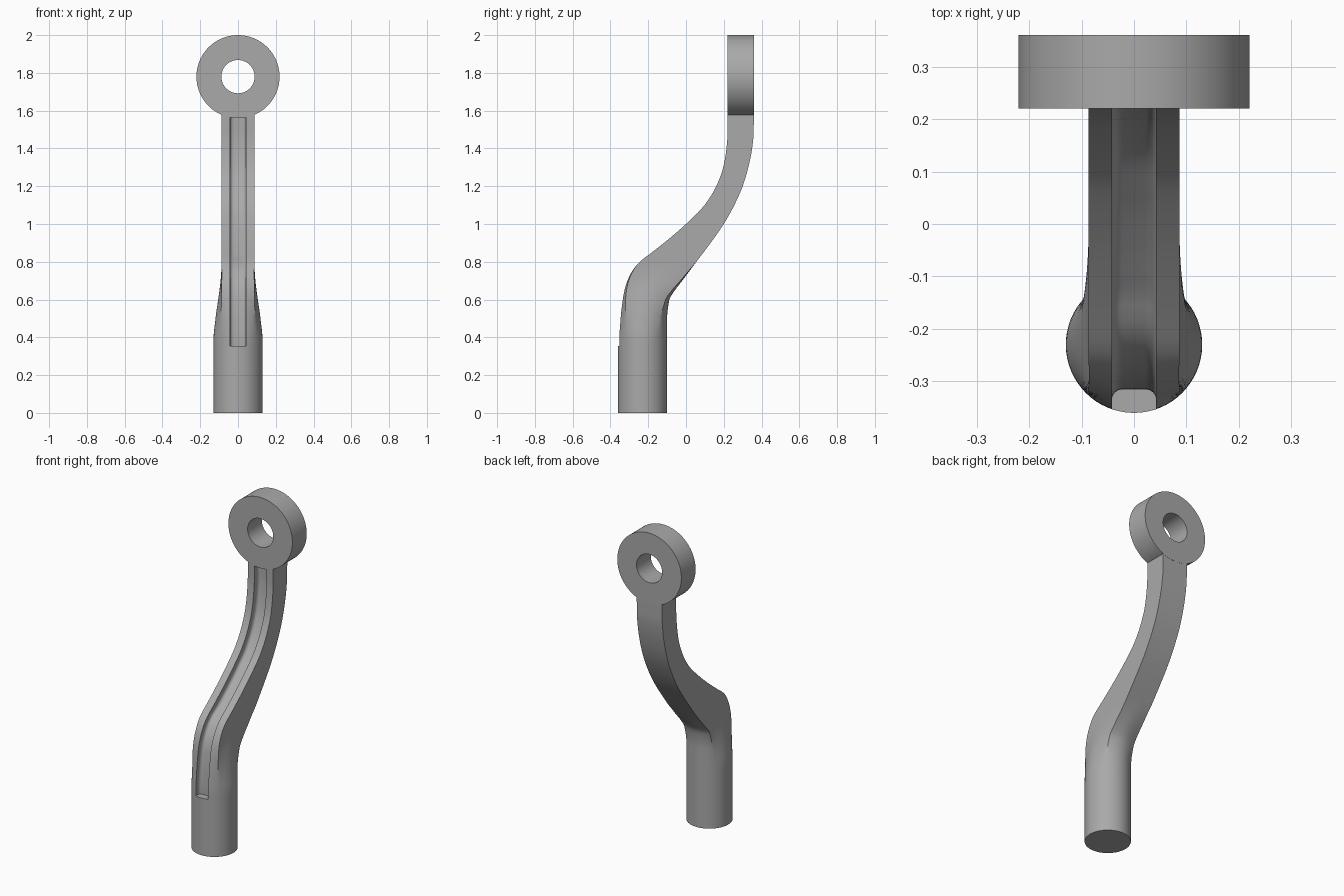
import bpy, bmesh, math

if "Cube" in bpy.data.objects:
    bpy.data.objects.remove(bpy.data.objects["Cube"])

# Shaft outline: height, front y, back y, half width, squareness (0 round, 1 square)
STATIONS = [
    (0.00, -0.36, -0.10, 0.130, 0.0), (0.38, -0.36, -0.10, 0.130, 0.0),
    (0.50, -0.353, -0.10, 0.119, 0.15), (0.60, -0.34, -0.088, 0.105, 0.45),
    (0.65, -0.33, -0.058, 0.098, 0.62), (0.70, -0.313, -0.02, 0.092, 0.78),
    (0.76, -0.28, 0.025, 0.088, 0.92), (0.80, -0.245, 0.055, 0.087, 1.0),
    (0.85, -0.18, 0.093, 0.087, 1.0), (0.92, -0.092, 0.145, 0.087, 1.0),
    (1.00, 0.00, 0.20, 0.087, 1.0), (1.10, 0.098, 0.256, 0.087, 1.0),
    (1.20, 0.16, 0.30, 0.087, 1.0), (1.30, 0.197, 0.33, 0.087, 1.0),
    (1.40, 0.214, 0.35, 0.087, 1.0), (1.48, 0.22, 0.358, 0.087, 1.0),
    (1.70, 0.22, 0.36, 0.087, 1.0)]
EYE_Z, EYE_R, HOLE_R = 1.78, 0.22, 0.088

steel = bpy.data.materials.new("steel_grey")
steel.diffuse_color = (0.40, 0.40, 0.40, 1)
steel.use_nodes = True
steel.node_tree.nodes["Principled BSDF"].inputs["Base Color"].default_value = steel.diffuse_color


def slope(i, k):
    """Tangent at a station, flat where the value stops changing."""
    if i == 0 or i == len(STATIONS) - 1:
        return 0.0
    a, b, c = STATIONS[i - 1], STATIONS[i], STATIONS[i + 1]
    d0, d1 = (b[k] - a[k]) / (b[0] - a[0]), (c[k] - b[k]) / (c[0] - b[0])
    return 2 * d0 * d1 / (d0 + d1) if d0 * d1 > 0 else 0.0


def value(z, k):
    """Smooth interpolation of one column of the stations."""
    i = max(j for j in range(len(STATIONS) - 1) if STATIONS[j][0] <= z)
    a, b = STATIONS[i], STATIONS[i + 1]
    h = b[0] - a[0]
    t = (z - a[0]) / h
    return ((2*t**3 - 3*t**2 + 1) * a[k] + (t**3 - 2*t**2 + t) * h * slope(i, k)
            + (3*t**2 - 2*t**3) * b[k] + (t**3 - t**2) * h * slope(i + 1, k))


def loft(name, rings, closed=False):
    """Skin a row of equal point loops; cap the ends or join them in a circle."""
    bm = bmesh.new()
    loops = [[bm.verts.new(p) for p in r] for r in rings]
    n = len(loops[0])
    pairs = list(zip(loops, loops[1:])) + ([(loops[-1], loops[0])] if closed else [])
    for lo, hi in pairs:
        for i in range(n):
            j = (i + 1) % n
            bm.faces.new((lo[i], lo[j], hi[j], hi[i]))
    if not closed:
        bm.faces.new(loops[0][::-1])
        bm.faces.new(loops[-1])
    bmesh.ops.recalc_face_normals(bm, faces=bm.faces)
    mesh = bpy.data.meshes.new(name)
    bm.to_mesh(mesh)
    bm.free()
    mesh.materials.append(steel)
    ob = bpy.data.objects.new(name, mesh)
    bpy.context.collection.objects.link(ob)
    return ob


def smooth(ob):
    bpy.ops.object.select_all(action='DESELECT')
    ob.select_set(True)
    bpy.context.view_layer.objects.active = ob
    bpy.ops.object.shade_smooth_by_angle(angle=math.radians(30))


def shaft_section(z, sides=64, follow_eye=False):
    yf, yb, hx, sq = (value(z, k) for k in (1, 2, 3, 4))
    pts = []
    for i in range(sides):
        a = 2 * math.pi * i / sides
        c, s = math.cos(a), math.sin(a)
        m = 1 + sq * (1 / max(abs(c), abs(s)) - 1)
        x = hx * c * m
        top = EYE_Z - math.sqrt(EYE_R**2 - x * x) if follow_eye else z
        pts.append((x, (yf + yb) / 2 + (yb - yf) / 2 * s * m, top))
    return pts


# Shaft: round foot flowing into a square curved arm, ending on the eye's rim
heights = [0, 0.2, 0.36] + [0.38 + 0.02 * i for i in range(59)]
shaft = loft("shaft", [shaft_section(z) for z in heights]
             + [shaft_section(1.57, follow_eye=True)])


# Groove cutter: U-shaped channel following the front of the shaft
def groove_section(z, half=0.042, depth=0.045, r=0.02):
    yf = value(z, 1)
    tilt = (value(z + 0.005, 1) - value(z - 0.005, 1)) / 0.01
    k = math.sqrt(1 + tilt * tilt)
    right = [(half, -0.08)]
    for i in range(7):
        a = math.pi / 2 * i / 6
        right.append((half - r + r * math.cos(a), depth - r + r * math.sin(a)))
    outline = right + [(-x, d) for x, d in reversed(right)]
    return [(x, yf + d * k, z) for x, d in outline]


cutter = loft("groove_cutter",
              [groove_section(0.355 + (1.59 - 0.355) * i / 70) for i in range(71)])
cutter.hide_render = True
cutter.hide_viewport = True
cut = shaft.modifiers.new("groove", 'BOOLEAN')
cut.operation = 'DIFFERENCE'
cut.solver = 'EXACT'
cut.object = cutter
bpy.context.view_layer.objects.active = shaft
bpy.ops.object.modifier_apply(modifier="groove")
bpy.data.objects.remove(cutter)
smooth(shaft)

# Eye: thick ring with a through hole
rings = []
for i in range(96):
    a = 2 * math.pi * i / 96
    rings.append([(r * math.cos(a), y, EYE_Z + r * math.sin(a))
                  for r, y in ((HOLE_R, 0.22), (EYE_R, 0.22), (EYE_R, 0.36), (HOLE_R, 0.36))])
smooth(loft("eye_ring", rings, closed=True))
